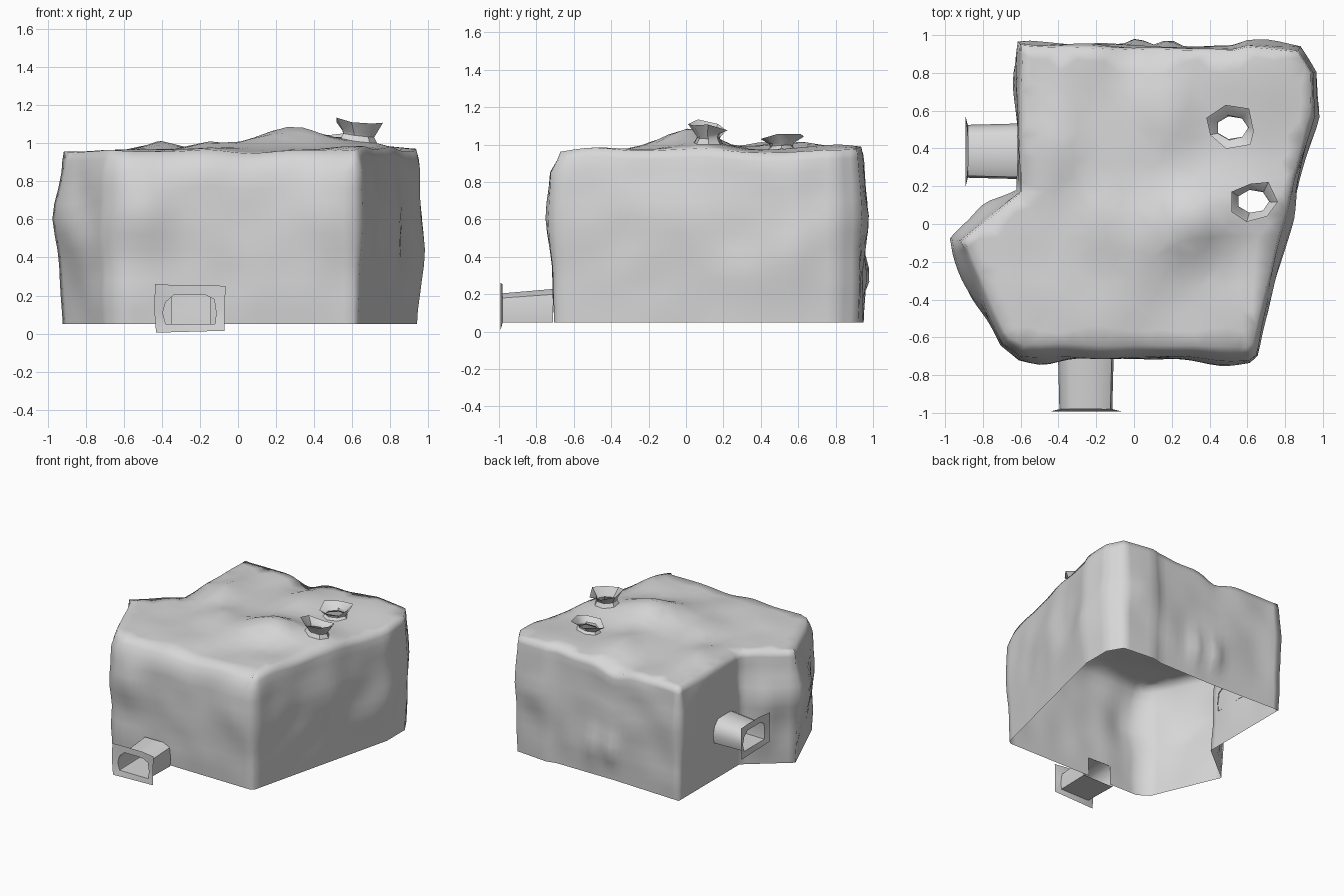
import bpy, bmesh, math, random
from mathutils import Vector, Matrix, noise
from mathutils.geometry import delaunay_2d_cdt

random.seed(4)
cube = bpy.data.objects.get("Cube")
if cube:
    bpy.data.objects.remove(cube)

grey = bpy.data.materials.new("stone_grey")
grey.use_nodes = True
grey.diffuse_color = (0.68, 0.68, 0.68, 1)
grey.node_tree.nodes["Principled BSDF"].inputs["Base Color"].default_value = (0.68, 0.68, 0.68, 1)

BASE = 0.05


def finish(name, bm, angle):
    bmesh.ops.remove_doubles(bm, verts=bm.verts[:], dist=0.0005)
    bmesh.ops.recalc_face_normals(bm, faces=bm.faces[:])
    mesh = bpy.data.meshes.new(name)
    bm.to_mesh(mesh)
    bm.free()
    mesh.materials.append(grey)
    obj = bpy.data.objects.new(name, mesh)
    bpy.context.collection.objects.link(obj)
    bpy.ops.object.select_all(action='DESELECT')
    obj.select_set(True)
    bpy.context.view_layer.objects.active = obj
    bpy.ops.object.shade_smooth_by_angle(angle=math.radians(angle))


def bridge(bm, a, b):
    n = len(a)
    for i in range(n):
        bm.faces.new((a[i], a[(i + 1) % n], b[(i + 1) % n], b[i]))


def bump(x, y, cx, cy, rx, ry):
    return math.exp(-((x - cx) / rx) ** 2 - ((y - cy) / ry) ** 2)


# Mounds and dips of the roof: height, centre, radii
mounds = [(0.11, 0.31, 0.04, 0.2, 0.18), (0.045, 0.1, -0.1, 0.25, 0.22), (0.035, -0.18, 0.03, 0.12, 0.18),
          (0.045, 0.62, 0.1, 0.2, 0.22), (0.05, -0.4, 0.45, 0.1, 0.25), (0.05, 0.18, 0.55, 0.14, 0.25),
          (0.035, 0.6, 0.8, 0.35, 0.25), (0.025, 0.65, -0.5, 0.2, 0.2), (0.02, -0.15, -0.5, 0.12, 0.2),
          (-0.05, 0.0, 0.95, 0.12, 0.2), (-0.015, 0.05, -0.7, 0.15, 0.15)]


def roof_height(x, y):
    z = 0.96 + 0.012 * noise.noise(Vector((x * 4, y * 4, 5)))
    return z + sum(h * bump(x, y, *m) for h, *m in mounds)


def resample(points, step):
    ring = []
    for a, b in zip(points, points[1:] + points[:1]):
        a, b = Vector(a), Vector(b)
        n = max(1, round((b - a).length / step))
        ring += [a.lerp(b, i / n) for i in range(n)]
    return ring


# Footprint of the rock, and how far its walls bulge at each height
footprint = resample([(-0.6, 0.95), (-0.6, 0.17), (-0.92, -0.09), (-0.69, -0.63), (-0.6, -0.69),
                      (0.605, -0.705), (0.63, -0.685), (0.94, 0.57), (0.94, 0.8), (0.87, 0.92),
                      (0.6, 0.945), (0.52, 0.925), (0.0, 0.925)], 0.05)
count = len(footprint)
normals = []
for i in range(count):
    t = footprint[(i + 1) % count] - footprint[i - 1]
    normals.append(Vector((t.y, -t.x)).normalized())
profile = [(0, 0), (0.08, 0.003), (0.17, 0.006), (0.25, 0.006), (0.34, 0.006), (0.43, 0.01),
           (0.52, 0.015), (0.61, 0.018), (0.7, 0.015), (0.79, 0.012), (0.88, 0.01),
           (0.95, 0.005), (1, -0.005)]

# Swellings on the walls: amount, height and spread up the wall, then centre and radii in plan
swellings = [(0.06, 0.57, 0.22, -0.86, -0.25, 0.2, 0.3), (0.045, 0.45, 0.3, -0.76, 0.08, 0.1, 0.1),
             (0.03, 0.38, 0.18, 0.93, 0.55, 0.2, 0.2), (0.06, 0.27, 0.14, 0.02, 0.95, 0.07, 0.1),
             (0.055, 0.27, 0.14, 0.18, 0.95, 0.07, 0.1), (0.02, 0.6, 0.15, 0.7, 0.95, 0.12, 0.1),
             (0.03, 0.6, 0.2, 0.45, -0.72, 0.15, 0.2), (0.03, 0.65, 0.2, -0.5, -0.69, 0.12, 0.2),
             (0.015, 0.5, 0.3, 0.8, 0.0, 0.2, 0.2), (0.02, 0.5, 0.3, -0.6, 0.75, 0.1, 0.15)]

# Chimneys: centre and height
chimneys = [("rear_chimney", 0.52, 0.51, 0.06), ("front_chimney", 0.63, 0.12, 0.095)]
SIDES = 7


def loop(cx, cy, rx, ry):
    return [Vector((cx + rx * math.cos(math.tau * i / SIDES), cy + ry * math.sin(math.tau * i / SIDES)))
            for i in range(SIDES)]


# Rock walls
bm = bmesh.new()
rings = []
for t, out in profile:
    ring = []
    for p, nrm in zip(footprint, normals):
        fade = min(1, t * 5, 0.3 + (1 - t) * 5)
        push = out + fade * 0.02 * noise.noise(Vector((p.x * 4, p.y * 4, t * 4)))
        for amount, level, spread, *place in swellings:
            push += fade * amount * bump(p.x, p.y, *place) * math.exp(-((t - level) / spread) ** 2)
        # the front edge is worn back at the top
        push -= 0.05 * max(0, -nrm.y) * max(0, (t - 0.9) / 0.1)
        q = p + nrm * push
        ring.append(bm.verts.new((q.x, q.y, BASE + (roof_height(p.x, p.y) - BASE) * t)))
    rings.append(ring)
for lower, upper in zip(rings, rings[1:]):
    bridge(bm, lower, upper)

# Opening where the front tunnel enters
opening = []
for f in bm.faces:
    c = f.calc_center_median()
    if c.y < -0.6 and abs(c.x + 0.26) < 0.11 and c.z < 0.2:
        opening.append(f)
bmesh.ops.delete(bm, geom=opening, context='FACES')

# Roof skin, triangulated around the chimney holes
rim = rings[-1]
points = [v.co.to_2d() for v in rim]
edges = []
for _, cx, cy, _ in chimneys:
    start = len(points)
    points += loop(cx, cy, 0.1, 0.08)
    edges += [(start + i, start + (i + 1) % SIDES) for i in range(SIDES)]
for i in range(-12, 13):
    for j in range(-10, 13):
        p = Vector((i + random.uniform(-0.3, 0.3), j + random.uniform(-0.3, 0.3))) * 0.08
        if all((p - q).length > 0.04 for q in points):
            points.append(p)
flat, _, tris, *_ = delaunay_2d_cdt(points, edges, [list(range(count))], 1, 1e-5)
rim_height = {(round(v.co.x, 4), round(v.co.y, 4)): v.co.z for v in rim}
skin = {}
for tri in tris:
    mid = sum((flat[i] for i in tri), Vector((0, 0))) / len(tri)
    if any(((mid.x - cx) / 0.09) ** 2 + ((mid.y - cy) / 0.072) ** 2 < 1 for _, cx, cy, _ in chimneys):
        continue
    for i in tri:
        if i not in skin:
            x, y = flat[i]
            z = rim_height.get((round(x, 4), round(y, 4)), roof_height(x, y))
            skin[i] = bm.verts.new((x, y, z))
    bm.faces.new([skin[i] for i in tri])
finish("rock_shell", bm, 110)

# Flared, ragged chimneys
for name, cx, cy, height in chimneys:
    bm = bmesh.new()
    levels = []
    for rx, ry, rise, jag in ((0.1, 0.08, 0, 0), (0.085, 0.062, 0.3, 0), (0.09, 0.068, 0.5, 0.006),
                              (0.132, 0.115, 1, 0.02)):
        levels.append([bm.verts.new((p.x + random.uniform(-jag, jag), p.y + random.uniform(-jag, jag),
                                     roof_height(p.x, p.y) + rise * height + random.uniform(-jag, jag)))
                       for p in loop(cx, cy, rx, ry)])
    for a, b in zip(levels, levels[1:]):
        bridge(bm, a, b)
    finish(name, bm, 40)


# Arched tunnels, each with a flat rectangular collar at its mouth
def tunnel(name, origin, turn, length):
    arch = [(-0.125, 0), (-0.14, 0.06), (-0.125, 0.115), (-0.08, 0.155),
            (0.08, 0.155), (0.13, 0.13), (0.14, 0.06), (0.135, 0)]
    collar = [(-0.175, -0.045), (-0.185, 0.08), (-0.18, 0.21), (-0.08, 0.205),
              (0.08, 0.205), (0.19, 0.2), (0.185, 0.08), (0.185, -0.035)]
    bm = bmesh.new()
    outer = [bm.verts.new((u, -0.012 if abs(u) > 0.1 else 0, v)) for u, v in collar]
    mouth = [bm.verts.new((u, 0, v)) for u, v in arch]
    inner = [bm.verts.new((u * 1.05, length, v * 1.15)) for u, v in arch]
    bridge(bm, outer, mouth)
    bridge(bm, mouth, inner)
    bm.transform(Matrix.Translation(origin) @ Matrix.Rotation(turn, 4, 'Z'))
    finish(name, bm, 50)


tunnel("front_tunnel", (-0.255, -0.98, BASE), 0, 0.27)
tunnel("side_tunnel", (-0.88, 0.385, 0.36), -math.pi / 2, 0.27)
